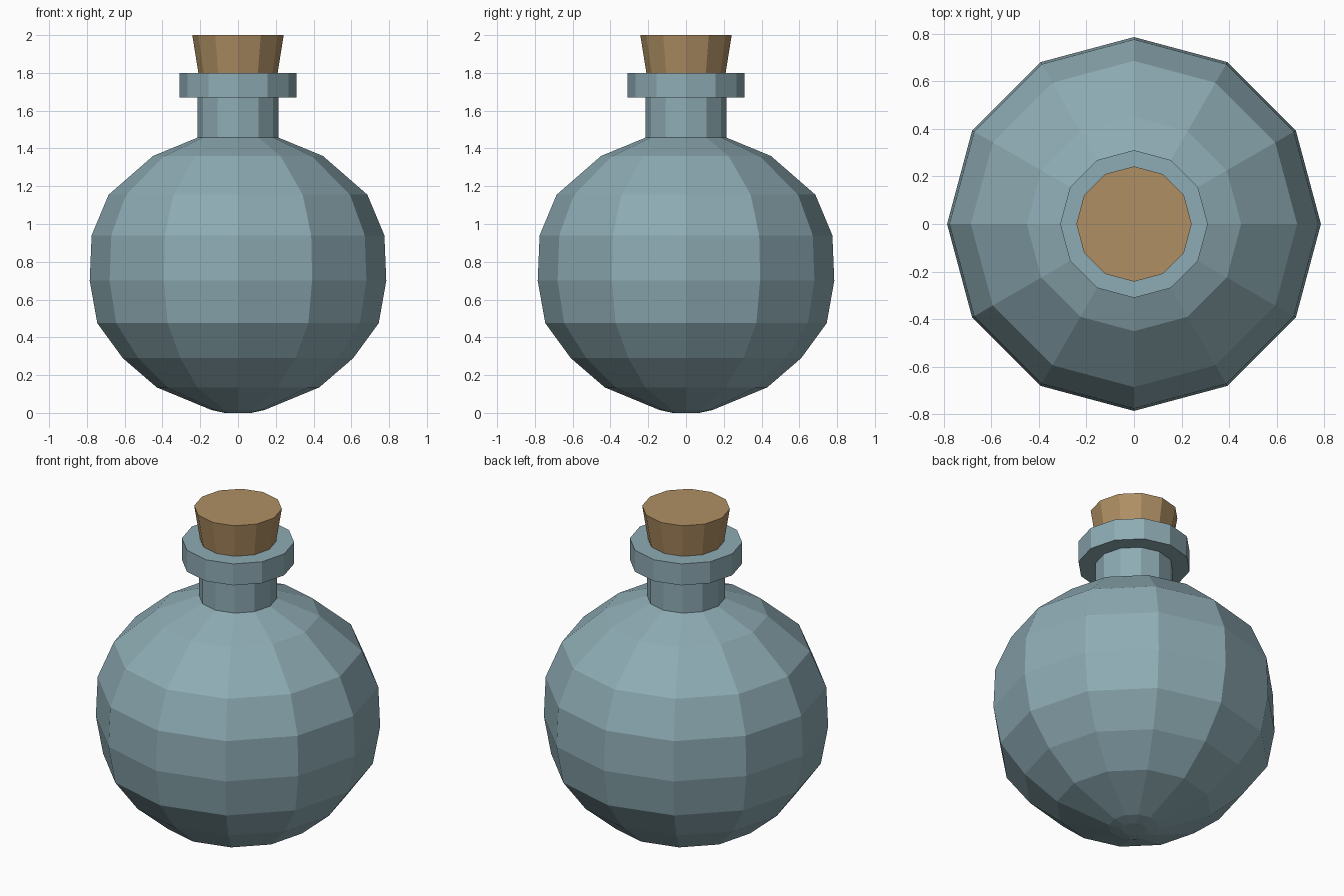
import bpy, bmesh, math

if "Cube" in bpy.data.objects:
    bpy.data.objects.remove(bpy.data.objects["Cube"])

SIDES = 12


def material(name, rgb):
    m = bpy.data.materials.new(name)
    m.diffuse_color = (*rgb, 1.0)
    m.use_nodes = True
    m.node_tree.nodes["Principled BSDF"].inputs["Base Color"].default_value = m.diffuse_color
    return m


def lathe(name, profile, mat):
    """Flat-faced closed solid of revolution from (radius, height) points."""
    bm = bmesh.new()
    rings = []
    for r, z in profile:
        rings.append([bm.verts.new((r * math.cos(2 * math.pi * i / SIDES),
                                    r * math.sin(2 * math.pi * i / SIDES), z))
                      for i in range(SIDES)])
    for a, b in zip(rings, rings[1:]):
        for i in range(SIDES):
            j = (i + 1) % SIDES
            bm.faces.new((a[i], a[j], b[j], b[i]))
    bm.faces.new(rings[0][::-1])
    bm.faces.new(rings[-1])
    mesh = bpy.data.meshes.new(name)
    bm.to_mesh(mesh)
    bm.free()
    mesh.materials.append(mat)
    obj = bpy.data.objects.new(name, mesh)
    bpy.context.collection.objects.link(obj)
    return obj


glass = material("blue grey glass", (0.27, 0.41, 0.455))
cork = material("cork brown", (0.43, 0.275, 0.127))

# Round body, neck and rim in one profile
lathe("flask", [(0.07, 0.0), (0.14, 0.015), (0.43, 0.135), (0.61, 0.29),
                (0.745, 0.475), (0.785, 0.70), (0.775, 0.94), (0.685, 1.155),
                (0.45, 1.36), (0.215, 1.457), (0.215, 1.67), (0.31, 1.67),
                (0.31, 1.80)], glass)

# Tapered stopper, sunk slightly into the rim
lathe("stopper", [(0.20, 1.74), (0.21, 1.80), (0.242, 2.0)], cork)
